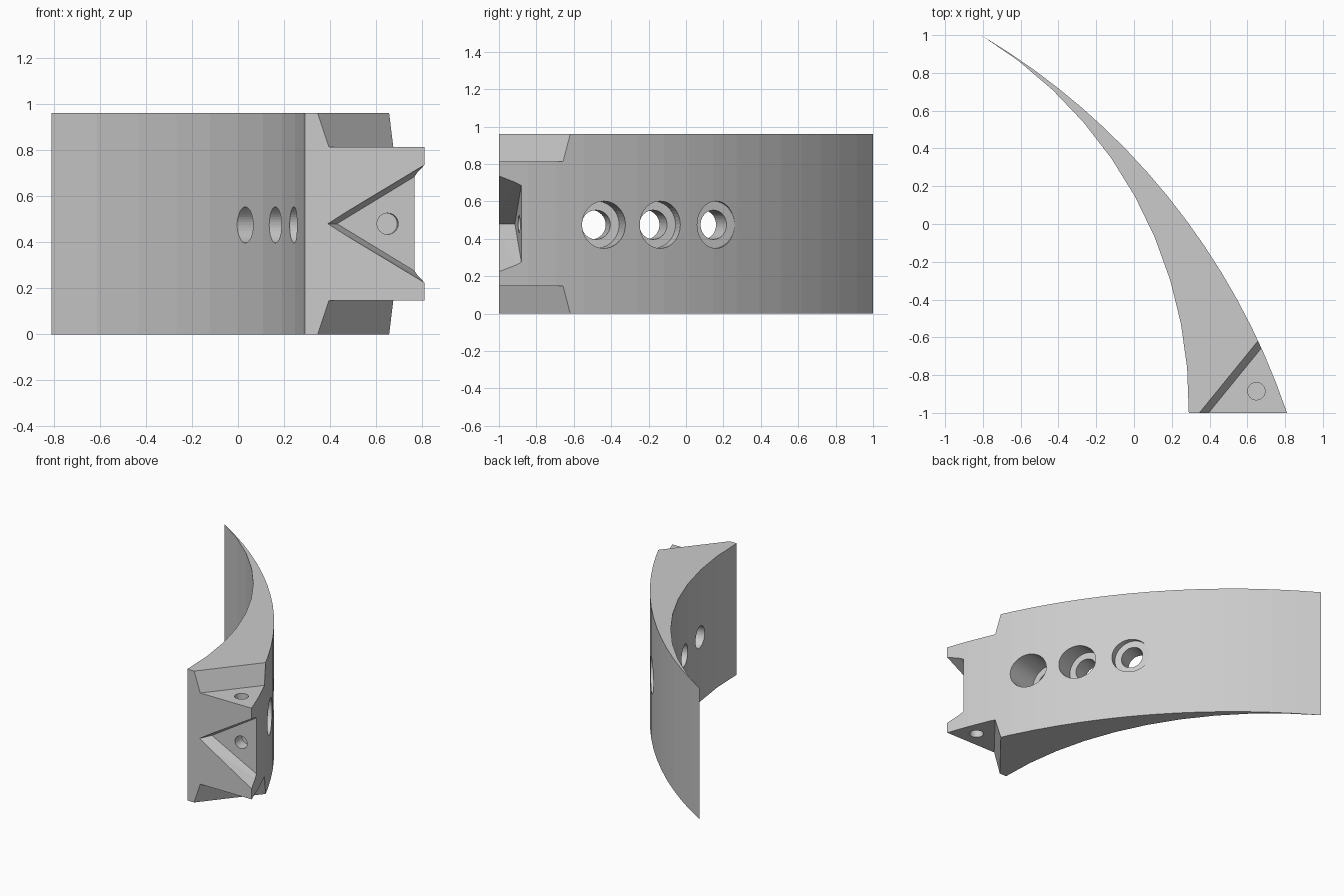
import bpy, bmesh, math
from mathutils import Vector

if "Cube" in bpy.data.objects:
    bpy.data.objects.remove(bpy.data.objects["Cube"], do_unlink=True)

HEIGHT = 0.96
MID = HEIGHT / 2

grey = bpy.data.materials.new("plain grey")
grey.use_nodes = True
colour = (0.6, 0.6, 0.6, 1)
grey.diffuse_color = colour
grey.node_tree.nodes["Principled BSDF"].inputs["Base Color"].default_value = colour


def circle_through(a, b, c):
    """Centre of the circle through three points."""
    p, q = b - a, c - a
    d = 2 * (p.x * q.y - p.y * q.x)
    pp, qq = p.length_squared, q.length_squared
    return a + Vector((q.y * pp - p.y * qq, p.x * qq - q.x * pp)) / d


def arc(a, b, c, steps):
    """Points along the arc from a through b to c, and its centre."""
    a, b, c = Vector(a), Vector(b), Vector(c)
    centre = circle_through(a, b, c)
    r = (a - centre).length
    t0 = math.atan2(*(a - centre).yx)
    t1 = math.atan2(*(c - centre).yx)
    angles = [t0 + (t1 - t0) * i / steps for i in range(steps + 1)]
    return [centre + r * Vector((math.cos(t), math.sin(t))) for t in angles], centre, r


def finish(bm, name):
    bmesh.ops.recalc_face_normals(bm, faces=bm.faces)
    mesh = bpy.data.meshes.new(name)
    bm.to_mesh(mesh)
    bm.free()
    mesh.materials.append(grey)
    ob = bpy.data.objects.new(name, mesh)
    bpy.context.collection.objects.link(ob)
    return ob


def hull(name, points):
    bm = bmesh.new()
    for p in points:
        bm.verts.new(p)
    bmesh.ops.convex_hull(bm, input=bm.verts)
    return finish(bm, name)


def cylinder(name, start, end, radius):
    start, end = Vector(start), Vector(end)
    axis = end - start
    bm = bmesh.new()
    bmesh.ops.create_cone(bm, cap_ends=True, segments=40, radius1=radius,
                          radius2=radius, depth=axis.length)
    turn = axis.to_track_quat("Z", "Y").to_matrix().to_4x4()
    bmesh.ops.transform(bm, matrix=turn, verts=bm.verts)
    bmesh.ops.translate(bm, vec=(start + end) / 2, verts=bm.verts)
    return finish(bm, name)


# Curved wedge body: two arcs meeting in a thin edge at the back
outer, _, _ = arc((-0.81, 1), (0.40, -0.157), (0.81, -1), 16)
inner, centre, radius = arc((-0.81, 1), (0.05, 0.06), (0.29, -1), 10)
bm = bmesh.new()
outline = outer + inner[:0:-1]
face = bm.faces.new([bm.verts.new((p.x, p.y, 0)) for p in outline])
up = bmesh.ops.extrude_face_region(bm, geom=[face])["geom"]
bmesh.ops.translate(bm, vec=(0, 0, HEIGHT),
                    verts=[v for v in up if isinstance(v, bmesh.types.BMVert)])
body = finish(bm, "curved_body")

cutters = []

# Sloping-walled corner notches, top and bottom, each with a small round pocket
run = Vector((0.312, 0.383))
for side, label in ((1, "top"), (-1, "bottom")):
    pts = []
    for h, x in ((0.333, 0.395), (0.533, 0.328)):
        z = MID + side * h
        for t in (-0.2, 1.4):
            pts.append((x + run.x * t, -1 + run.y * t, z))
        pts.append((1.5, -1.2, z))
    cutters.append(hull(label + "_notch_cutter", pts))
    cutters.append(cylinder(label + "_pocket_cutter", (0.648, -0.885, MID + side * 0.25),
                            (0.648, -0.885, MID + side * 0.4), 0.046))

# Triangular recess in the front with a round pocket in its floor
pts = []
for t, s in ((0, 0), (1.5, 1), (1.5, -1)):
    rim = Vector((0.39 + 0.42 * t, -1, MID + s * t * 0.255))
    floor = Vector((0.43 + 0.34 * t, -0.915 + 0.035 * t, MID + s * t * 0.207))
    pts += [floor, rim + (rim - floor) * 0.3]
cutters.append(hull("front_recess_cutter", pts))
cutters.append(cylinder("front_pocket_cutter", (0.645, -0.81, MID),
                        (0.653, -0.95, MID), 0.046))

# Three radial bolt holes, counterbored from the outside
for i, degrees in enumerate((11.5, 19, 27.3)):
    d = Vector((math.cos(math.radians(degrees)), math.sin(math.radians(degrees)), 0))
    base = Vector((centre.x, centre.y, 0.475)) + d * radius
    cutters.append(cylinder(f"bolt_hole_cutter_{i}", base - d * 0.15, base + d * 0.3, 0.078))
    cutters.append(cylinder(f"counterbore_cutter_{i}", base + d * 0.12, base + d * 0.6, 0.126))

for c in cutters:
    c.hide_render = True
    c.hide_set(True)
    mod = body.modifiers.new(c.name, "BOOLEAN")
    mod.operation = "DIFFERENCE"
    mod.solver = "EXACT"
    mod.object = c

# Bake the cuts, then drop the cutters
bpy.context.view_layer.update()
cut = bpy.data.meshes.new_from_object(body.evaluated_get(bpy.context.evaluated_depsgraph_get()))
body.modifiers.clear()
body.data = cut
for c in cutters:
    bpy.data.objects.remove(c, do_unlink=True)
